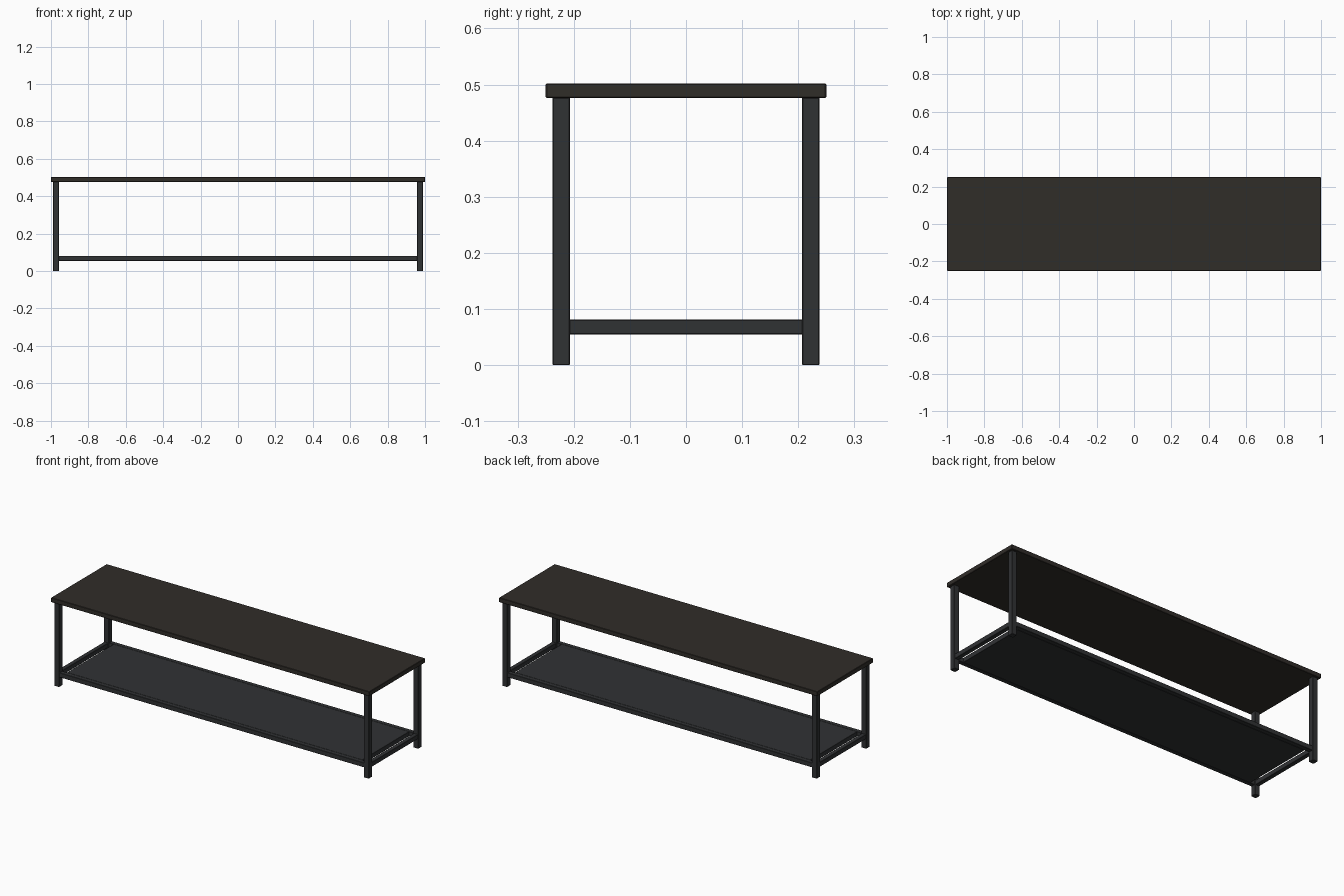
import bpy

if "Cube" in bpy.data.objects:
    bpy.data.objects.remove(bpy.data.objects["Cube"])

def material(name, color):
    m = bpy.data.materials.new(name)
    m.diffuse_color = (*color, 1)
    m.use_nodes = True
    m.node_tree.nodes["Principled BSDF"].inputs["Base Color"].default_value = m.diffuse_color
    return m

wood = material("dark_wood", (0.030, 0.026, 0.022))
metal = material("dark_metal", (0.030, 0.032, 0.034))

def box(name, x, y, z, mat, bevel=0.0015):
    """Box from (min, max) ranges on each axis, with slightly eased edges."""
    bpy.ops.mesh.primitive_cube_add(
        size=1, location=[(a + b) / 2 for a, b in (x, y, z)])
    ob = bpy.context.object
    ob.name = name
    ob.scale = [b - a for a, b in (x, y, z)]
    bpy.ops.object.transform_apply(location=False, rotation=False, scale=True)
    mod = ob.modifiers.new("eased_edges", "BEVEL")
    mod.width = bevel
    mod.segments = 1
    ob.data.materials.append(mat)
    return ob

def span(sign, inner, outer):
    return tuple(sorted((sign * inner, sign * outer)))

# Table top
box("table_top", (-1, 1), (-0.25, 0.25), (0.476, 0.502), wood, 0.002)

# Legs
for sx, side in ((-1, "left"), (1, "right")):
    for sy, end in ((-1, "front"), (1, "back")):
        box(f"{end}_{side}_leg", span(sx, 0.957, 0.988),
            span(sy, 0.207, 0.238), (0, 0.477), metal)

# Side rails between the legs
for sx, side in ((-1, "left"), (1, "right")):
    box(f"{side}_rail", span(sx, 0.960, 0.985), (-0.208, 0.208),
        (0.055, 0.081), metal)

# Long rails at front and back
for sy, end in ((-1, "front"), (1, "back")):
    box(f"{end}_rail", (-0.958, 0.958), span(sy, 0.21, 0.235),
        (0.055, 0.081), metal)

# Lower shelf, leaving a narrow gap at each end
box("lower_shelf", (-0.928, 0.928), (-0.21, 0.21), (0.055, 0.081), metal, 0.001)
